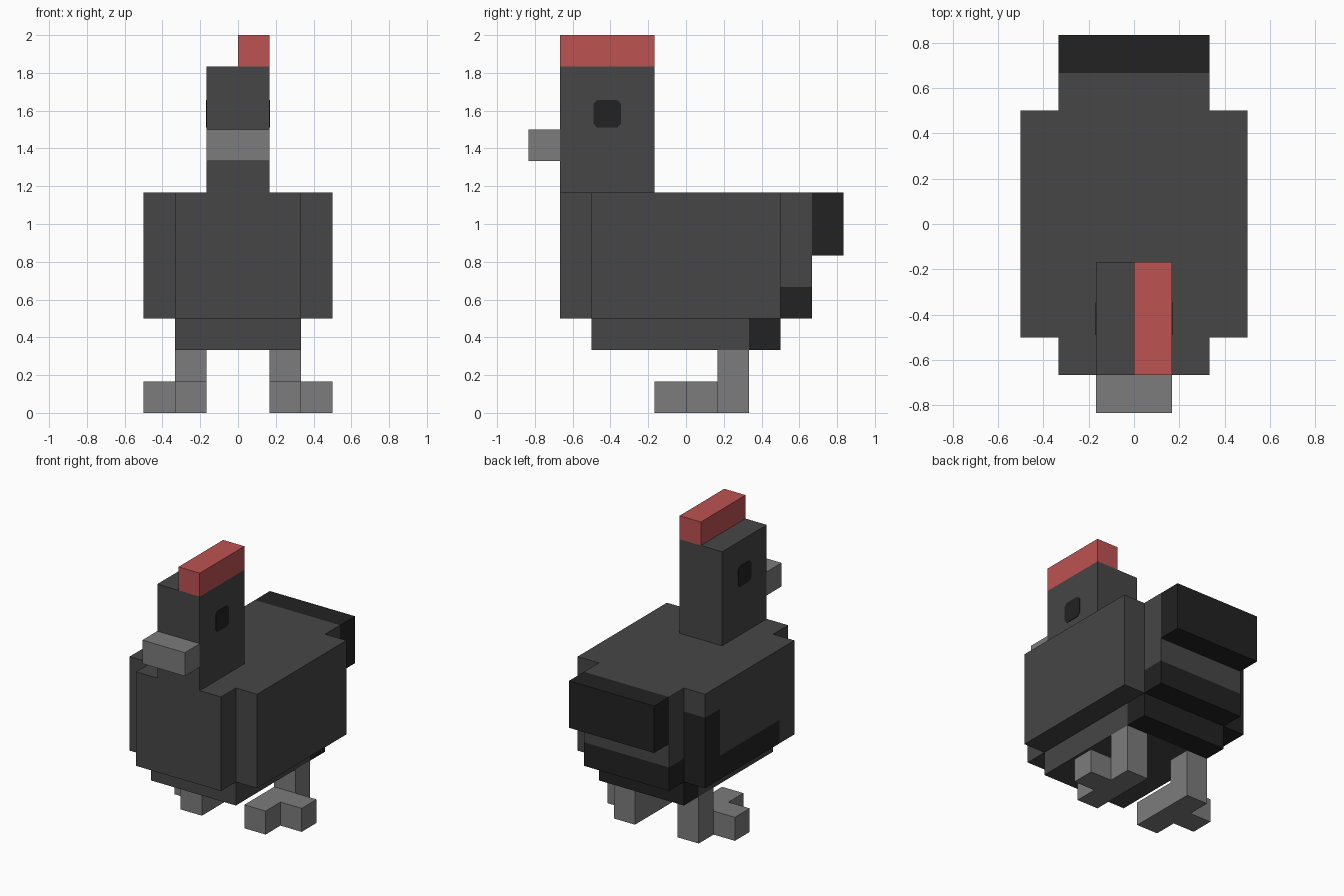
import bpy
import bmesh
from itertools import product
from mathutils import Vector

U = 1 / 6  # one block unit

cube = bpy.data.objects.get("Cube")
if cube:
    bpy.data.objects.remove(cube, do_unlink=True)


def material(name, rgb):
    m = bpy.data.materials.new(name)
    m.use_nodes = True
    m.diffuse_color = (*rgb, 1)
    bsdf = next(n for n in m.node_tree.nodes if n.type == 'BSDF_PRINCIPLED')
    bsdf.inputs["Base Color"].default_value = (*rgb, 1)
    return m


GREY = material("charcoal feathers", (0.061, 0.061, 0.061))
BLACK = material("black feathers", (0.016, 0.016, 0.016))
HORN = material("grey horn", (0.2, 0.2, 0.2))
RED = material("comb red", (0.509, 0.084, 0.084))


def finish(name, bm, mats):
    bmesh.ops.recalc_face_normals(bm, faces=bm.faces)
    mesh = bpy.data.meshes.new(name)
    bm.to_mesh(mesh)
    bm.free()
    for m in mats:
        mesh.materials.append(m)
    ob = bpy.data.objects.new(name, mesh)
    bpy.context.collection.objects.link(ob)
    return ob


def blocks(name, boxes, mats, rule=lambda x, y, z: 0):
    """Outer skin of a union of boxes (x0, x1, y0, y1, z0, z1) in block units;
    rule picks the material of each block."""
    cells = set()
    for x0, x1, y0, y1, z0, z1 in boxes:
        cells |= set(product(range(x0, x1), range(y0, y1), range(z0, z1)))
    bm = bmesh.new()
    verts = {}

    def vert(p):
        if p not in verts:
            verts[p] = bm.verts.new(Vector(p) * U)
        return verts[p]

    for c in sorted(cells):
        for axis, side in product(range(3), (0, 1)):
            n = list(c)
            n[axis] += 2 * side - 1
            if tuple(n) in cells:
                continue
            a, b = (axis + 1) % 3, (axis + 2) % 3
            ring = []
            for da, db in ((0, 0), (1, 0), (1, 1), (0, 1)):
                p = list(c)
                p[axis] += side
                p[a] += da
                p[b] += db
                ring.append(vert(tuple(p)))
            face = bm.faces.new(ring if side else ring[::-1])
            face.material_index = rule(*c)
    # merge flat neighbours of the same colour
    bmesh.ops.dissolve_limit(bm, angle_limit=0.01, verts=bm.verts,
                             edges=bm.edges, delimit={'MATERIAL'})
    return finish(name, bm, mats)


def plumage(x, y, z):
    # dark steps under the rump, and a dark patch low on the right side
    rump = (z == 2 and y == 2) or (z == 3 and y == 3)
    patch = x == -3 and ((y == 2 and z < 6) or (y >= -2 and z == 3))
    return int(rump or patch)


# Body: wide core, longer middle, narrow belly
blocks("body", [(-3, 3, -3, 3, 3, 7), (-2, 2, -4, 4, 3, 7), (-2, 2, -3, 3, 2, 3)],
       [GREY, BLACK], plumage)
blocks("tail", [(-2, 2, 4, 5, 5, 7)], [BLACK])

# Head
blocks("head", [(-1, 1, -4, -1, 7, 11)], [GREY])
blocks("beak", [(-1, 1, -5, -4, 8, 9)], [HORN])
blocks("comb", [(0, 1, -4, -1, 11, 12)], [RED])

# Legs with a front toe and an outer toe
blocks("left_leg", [(1, 2, 1, 2, 0, 2), (1, 2, -1, 1, 0, 1), (2, 3, 0, 1, 0, 1)], [HORN])
blocks("right_leg", [(-2, -1, 1, 2, 0, 2), (-2, -1, -1, 1, 0, 1), (-3, -2, 0, 1, 0, 1)], [HORN])

# Eyes: thin plates with clipped corners
H, C = 0.073, 0.053
OCTAGON = [(H, C), (C, H), (-C, H), (-H, C), (-H, -C), (-C, -H), (C, -H), (H, -C)]
for name, s in (("left_eye", 1), ("right_eye", -1)):
    bm = bmesh.new()
    face = bm.faces.new([bm.verts.new((s * (U - 0.002), -2.5 * U + y, 9.5 * U + z))
                         for y, z in OCTAGON])
    new = bmesh.ops.extrude_face_region(bm, geom=[face], use_keep_orig=True)["geom"]
    bmesh.ops.translate(bm, vec=(s * 0.006, 0, 0),
                        verts=[g for g in new if isinstance(g, bmesh.types.BMVert)])
    finish(name, bm, [BLACK])
